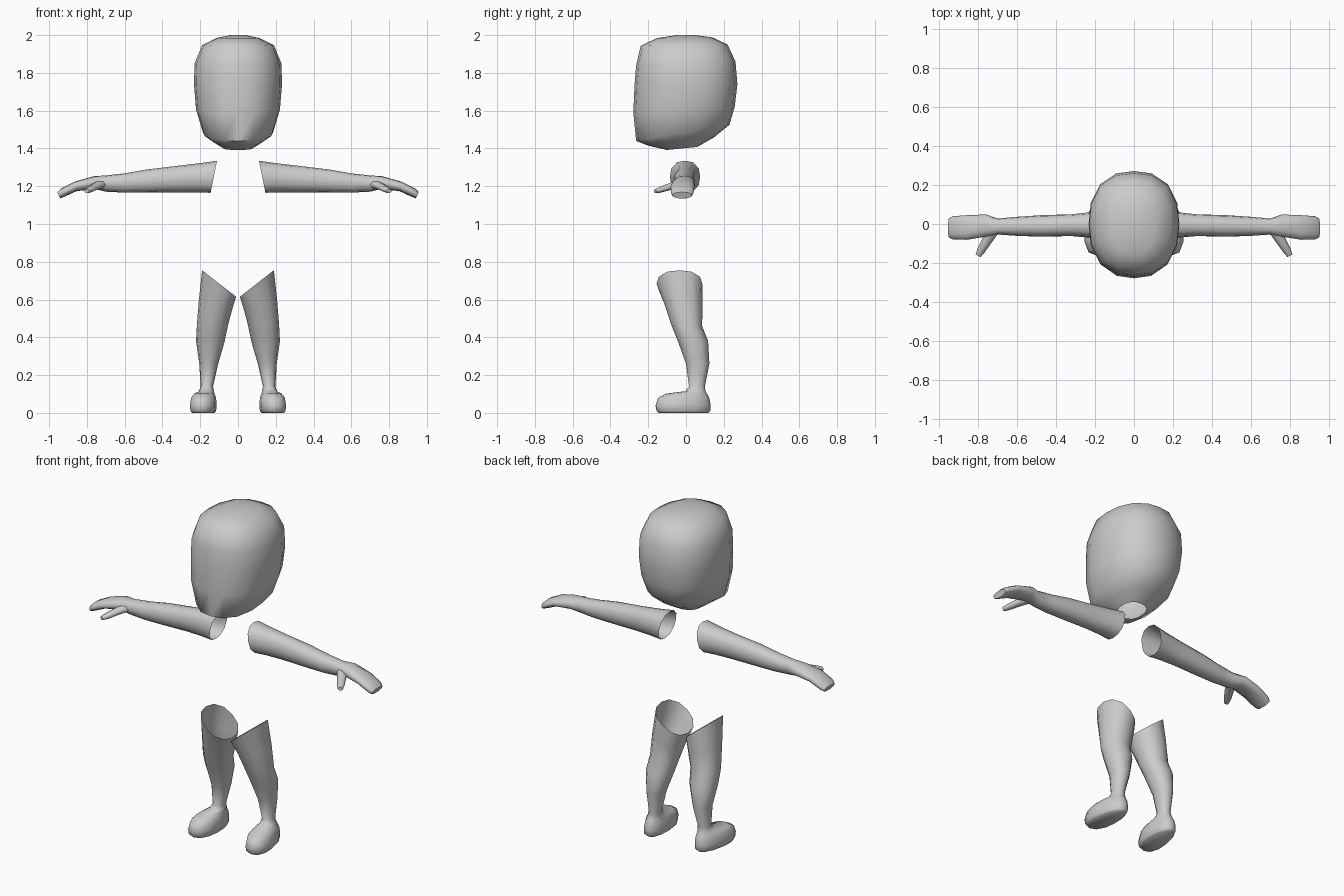
import bpy, bmesh, math
from mathutils import Vector

if "Cube" in bpy.data.objects:
    bpy.data.objects.remove(bpy.data.objects["Cube"])


def ring(c, u, v, n=12, power=2.4, taper=0.0):
    """Rounded-square loop around c, spanned by half-axes u and v."""
    c, u, v = Vector(c), Vector(u), Vector(v)
    pts = []
    for i in range(n):
        a = 2 * math.pi * i / n
        ca, sa = math.cos(a), math.sin(a)
        r = (abs(ca) ** power + abs(sa) ** power) ** (-1 / power)
        pts.append(c + u * (ca * r * (1 - taper * sa * r)) + v * (sa * r))
    return pts


def loft(name, strips, mirror=True, angle=60):
    """Skin each (rings, cap_start, cap_end) strip into one smooth object."""
    bm = bmesh.new()
    for rings, cap_start, cap_end in strips:
        loops = [[bm.verts.new(p) for p in r] for r in rings]
        n = len(loops[0])
        for a, b in zip(loops, loops[1:]):
            for i in range(n):
                j = (i + 1) % n
                bm.faces.new((a[i], a[j], b[j], b[i]))
        if cap_start:
            bm.faces.new(loops[0][::-1])
        if cap_end:
            bm.faces.new(loops[-1])
    bmesh.ops.recalc_face_normals(bm, faces=bm.faces[:])
    me = bpy.data.meshes.new(name)
    bm.to_mesh(me)
    bm.free()
    ob = bpy.data.objects.new(name, me)
    bpy.context.collection.objects.link(ob)
    if mirror:
        mod = ob.modifiers.new("mirror", 'MIRROR')
        mod.use_mirror_merge = False
    bpy.ops.object.select_all(action='DESELECT')
    ob.select_set(True)
    bpy.context.view_layer.objects.active = ob
    bpy.ops.object.shade_smooth_by_angle(angle=math.radians(angle))
    return ob


# head: y front, y back, half width, z front, z back (open at the neck)
head = [(-.10, .06, .075, 1.392, 1.408), (-.20, .15, .13, 1.415, 1.46),
        (-.264, .23, .185, 1.44, 1.525), (-.279, .258, .222, 1.59, 1.62),
        (-.272, .272, .233, 1.74, 1.74), (-.264, .262, .23, 1.84, 1.86),
        (-.24, .22, .19, 1.943, 1.95), (-.155, .14, .11, 1.984, 1.988),
        (-.05, .05, .04, 2.0, 2.0)]
loft("head", [([ring((0, (f + b) / 2, (zf + zb) / 2), (w, 0, 0),
                     (0, (b - f) / 2, (zb - zf) / 2), 16)
                for f, b, w, zf, zb in head], False, True)], mirror=False)

# arm and hand: x, y, z, half depth, half height, lean (open at the shoulder)
arm = [(.128, -.005, 1.25, .08, .085, -.017), (.21, -.005, 1.245, .067, .077, -.008),
       (.32, -.006, 1.238, .056, .07, 0), (.48, -.01, 1.228, .055, .061, 0),
       (.60, -.012, 1.217, .049, .051, 0), (.70, -.013, 1.214, .041, .043, 0),
       (.76, -.008, 1.219, .057, .034, .004), (.86, -.018, 1.199, .063, .025, .006),
       (.93, -.02, 1.165, .06, .022, .008), (.949, -.02, 1.152, .05, .017, .007)]
arm_rings = [ring((x, y, z), (0, ry, 0), (lean, 0, rz))
             for x, y, z, ry, rz, lean in arm]
# thumb: x, y, z, radius along a forward-outward path
thumb = [(.725, -.03, 1.212, .03), (.755, -.085, 1.198, .023),
         (.785, -.135, 1.182, .019), (.801, -.163, 1.174, .013)]
thumb_rings = [ring((x, y, z), (r, r * .5, 0), (0, 0, r * .85), 8, 2)
               for x, y, z, r in thumb]
loft("arm", [(arm_rings, False, True), (thumb_rings, True, True)])

# leg and shoe: z, x, half width, y, half depth, tilt, toe-out, toe flare
leg = [(.685, .10, .09, -.035, .121, .07, 0, 0), (.57, .12, .087, -.012, .1, .03, 0, 0),
       (.46, .136, .082, .005, .08, 0, 0, 0), (.38, .146, .076, .037, .08, 0, 0, 0),
       (.26, .155, .05, .062, .062, 0, 0, 0), (.14, .165, .033, .058, .042, 0, 0, 0),
       (.115, .167, .04, .05, .053, 0, -.002, 0), (.102, .177, .052, .003, .108, 0, -.01, .1),
       (.08, .18, .064, -.012, .135, 0, -.012, .14), (.04, .182, .069, -.015, .146, 0, -.012, .14),
       (.01, .182, .066, -.014, .142, 0, -.012, .14), (0, .182, .058, -.014, .132, 0, -.012, .14)]
loft("leg", [([ring((x, y, z), (rx, 0, tilt), (out, ry, 0), 12, 2.3, flare)
               for z, x, rx, y, ry, tilt, out, flare in leg], False, True)])
